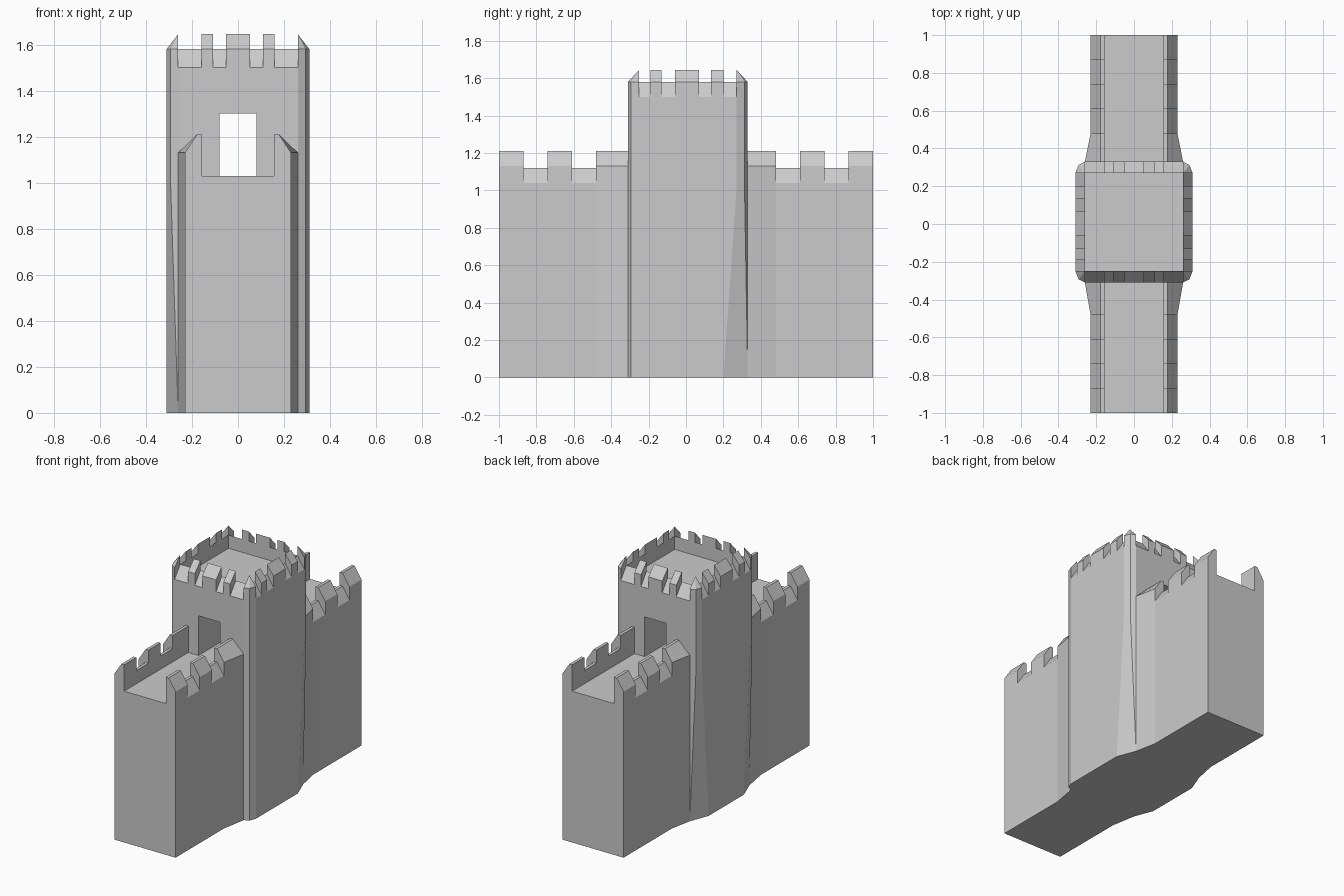
import bpy, bmesh

if "Cube" in bpy.data.objects:
    bpy.data.objects.remove(bpy.data.objects["Cube"])


def loft(bm, sections, closed=False):
    """Skin consecutive cross-sections and cap both ends."""
    rows = [[bm.verts.new(p) for p in s] for s in sections]
    n = len(rows[0])
    for a, b in zip(rows, rows[1:]):
        for i in range(n if closed else n - 1):
            j = (i + 1) % n
            bm.faces.new((a[i], a[j], b[j], b[i]))
    bm.faces.new(rows[0])
    bm.faces.new(rows[-1])


def finish(name, bm):
    bmesh.ops.remove_doubles(bm, verts=bm.verts, dist=0.0002)
    bmesh.ops.recalc_face_normals(bm, faces=bm.faces)
    me = bpy.data.meshes.new(name)
    bm.to_mesh(me)
    bm.free()
    ob = bpy.data.objects.new(name, me)
    bpy.context.collection.objects.link(ob)
    return ob


# Tower dimensions: outer half width, inner half width, front/back planes
OX, IX = 0.31, 0.26
OY = {-1: -0.31, 1: 0.33}
IY = {-1: -0.25, 1: 0.27}
FLOOR, RIM_OUT, RIM_IN, TOP_OUT, TOP_IN = 1.49, 1.50, 1.58, 1.58, 1.645
CORNERS = [(1, 1), (-1, 1), (-1, -1), (1, -1)]


def corner(sx, sy):
    """Three points rounding off a tower corner."""
    return [(sx * OX, OY[sy] - sy * 0.06),
            (sx * 0.293, OY[sy] - sy * 0.017),
            (sx * IX, OY[sy])]


def base_corner(sx, sy):
    """At the ground three of the corners pinch in to the wall."""
    if (sx, sy) == (1, -1):
        return corner(sx, sy)
    return [(sx * OX, OY[sy] - sy * 0.13)] + [(sx * IX, OY[sy])] * 2


def ring(fn, z):
    pts = []
    for i, c in enumerate(CORNERS):
        p = fn(*c)
        pts += [(x, y, z) for x, y in (p if i % 2 == 0 else p[::-1])]
    return pts


def inner_ring(z):
    return [(sx * IX, IY[sy], z) for sx, sy in CORNERS for _ in range(3)]


# Tower body with sloping rim and sunken roof floor
bm = bmesh.new()
loft(bm, [ring(base_corner, 0), ring(corner, 1.0), ring(corner, RIM_OUT),
          inner_ring(RIM_IN), inner_ring(FLOOR)], closed=True)
tower = finish("tower", bm)

# Doorway cut through the tower at walkway level
bm = bmesh.new()
loft(bm, [[(x, y, z) for x, z in ((-.08, 1.03), (.08, 1.03), (.08, 1.30), (-.08, 1.30))]
          for y in (-0.6, 0.6)], closed=True)
cutter = finish("doorway_cutter", bm)
cutter.hide_render = True
mod = tower.modifiers.new("doorway", 'BOOLEAN')
mod.operation = 'DIFFERENCE'
mod.solver = 'EXACT'
mod.object = cutter
bpy.context.view_layer.objects.active = tower
bpy.ops.object.modifier_apply(modifier=mod.name)
bpy.data.objects.remove(cutter)


# Tower battlements
def section(o, i):
    return [(*o, RIM_OUT), (*o, TOP_OUT), (*i, TOP_IN), (*i, RIM_IN)]


bm = bmesh.new()
for sx, sy in CORNERS:
    loft(bm, [section(p, (sx * IX, IY[sy])) for p in corner(sx, sy)])
for s in (-1, 1):
    for a, b in ((-.158, -.108), (-.052, .052), (.108, .158)):
        loft(bm, [section((x, OY[s]), (x, IY[s])) for x in (a, b)])
    for a, b in ((-.19, -.13), (-.06, .07), (.135, .20)):
        loft(bm, [section((s * OX, y), (s * IX, y)) for y in (a, b)])
finish("tower_battlements", bm)

# Curtain walls on both sides, flaring out where they meet the tower
for s, label in ((-1, "front"), (1, "back")):
    bm = bmesh.new()
    walls = []
    for y, w in ((abs(OY[s]), 0.26), (0.48, 0.23), (1.0, 0.23)):
        half = [(w, 0), (w, 1.04), (0.178, 1.12), (0.157, 1.12), (0.157, 1.03)]
        prof = half + [(-x, z) for x, z in reversed(half)]
        walls.append([(x, s * y, z) for x, z in prof])
    loft(bm, walls, closed=True)
    finish(label + "_wall", bm)

    bm = bmesh.new()
    for a, b, wa in ((abs(OY[s]), .48, .26), (.61, .74, .23), (.87, 1.0, .23)):
        for sx in (-1, 1):
            loft(bm, [[(sx * x, s * y, z) for x, z in
                       ((w, 1.04), (w, 1.13), (.178, 1.21), (.157, 1.21),
                        (.157, 1.12), (.178, 1.12))]
                      for y, w in ((a, wa), (b, .23))])
    finish(label + "_wall_battlements", bm)
